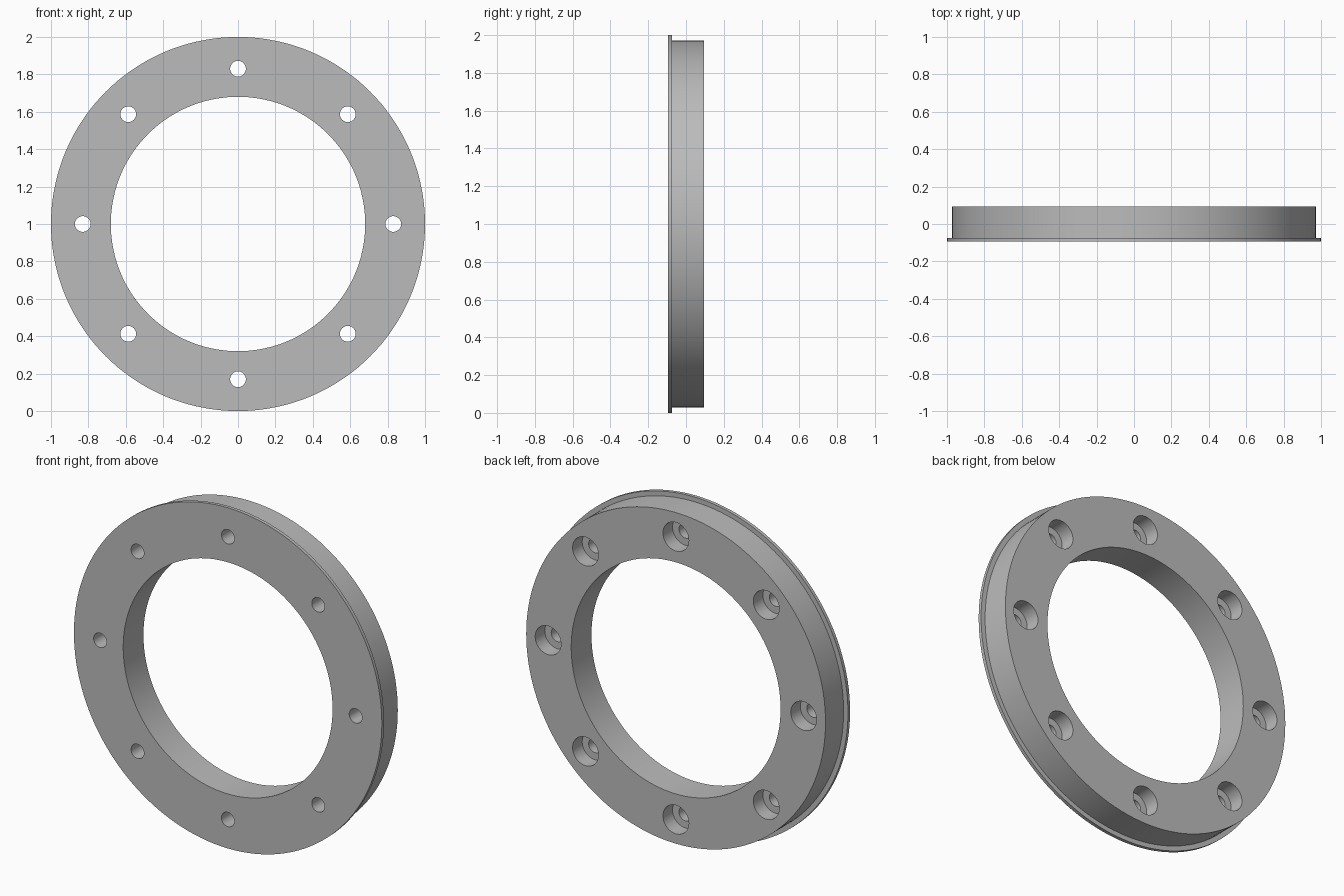
import bpy, bmesh
from math import radians, pi, sin, cos
from mathutils import Matrix, Vector

cube = bpy.data.objects.get("Cube")
if cube:
    bpy.data.objects.remove(cube, do_unlink=True)

FRONT, STEP, FLOOR, BACK = -0.094, -0.074, 0.005, 0.094
BORE, BODY, FLANGE = 0.68, 0.972, 1.0
BOLT_CIRCLE, HOLES = 0.83, 8
CENTRE = Vector((0, 0, 1))

grey = bpy.data.materials.new("plain grey")
grey.use_nodes = True
grey.diffuse_color = (0.5, 0.5, 0.5, 1)
grey.node_tree.nodes["Principled BSDF"].inputs["Base Color"].default_value = (0.5, 0.5, 0.5, 1)


def make_object(name, bm):
    bmesh.ops.recalc_face_normals(bm, faces=bm.faces)
    mesh = bpy.data.meshes.new(name)
    bm.to_mesh(mesh)
    bm.free()
    mesh.materials.append(grey)
    ob = bpy.data.objects.new(name, mesh)
    bpy.context.collection.objects.link(ob)
    return ob


def lathe(name, profile, steps):
    """Spin a closed (radius, y) profile around the y axis."""
    bm = bmesh.new()
    verts = [bm.verts.new((r, y, CENTRE.z)) for r, y in profile]
    edges = [bm.edges.new((v, verts[i - 1])) for i, v in enumerate(verts)]
    bmesh.ops.spin(bm, geom=verts + edges, cent=CENTRE, axis=(0, 1, 0),
                   angle=2 * pi, steps=steps, use_merge=True)
    bmesh.ops.remove_doubles(bm, verts=bm.verts, dist=1e-5)
    return make_object(name, bm)


def hole_cutter(name, radius, y0, y1):
    """A circle of cylinders lying along y."""
    bm = bmesh.new()
    for i in range(HOLES):
        a = 2 * pi * i / HOLES
        spot = CENTRE + Vector((BOLT_CIRCLE * cos(a), (y0 + y1) / 2, BOLT_CIRCLE * sin(a)))
        bmesh.ops.create_cone(bm, cap_ends=True, segments=40, radius1=radius,
                              radius2=radius, depth=y1 - y0,
                              matrix=Matrix.Translation(spot) @ Matrix.Rotation(pi / 2, 4, "X"))
    ob = make_object(name, bm)
    ob.hide_render = True
    return ob


# Ring body with a thin, slightly wider front flange
ring = lathe("flanged_ring", [(BORE, FRONT), (FLANGE, FRONT), (FLANGE, STEP),
                              (BODY, STEP), (BODY, BACK), (BORE, BACK)], 144)
bpy.ops.object.select_all(action="DESELECT")
bpy.context.view_layer.objects.active = ring
ring.select_set(True)

# Bolt holes through the ring, counterbored from the back
for cutter in (hole_cutter("bolt_hole_cutter", 0.042, FRONT - 0.1, BACK + 0.1),
               hole_cutter("counterbore_cutter", 0.084, FLOOR, BACK + 0.1)):
    mod = ring.modifiers.new(cutter.name, "BOOLEAN")
    mod.operation = "DIFFERENCE"
    mod.solver = "EXACT"
    mod.object = cutter
    bpy.ops.object.modifier_apply(modifier=mod.name)
    bpy.data.objects.remove(cutter, do_unlink=True)

bpy.ops.object.shade_smooth_by_angle(angle=radians(30))
